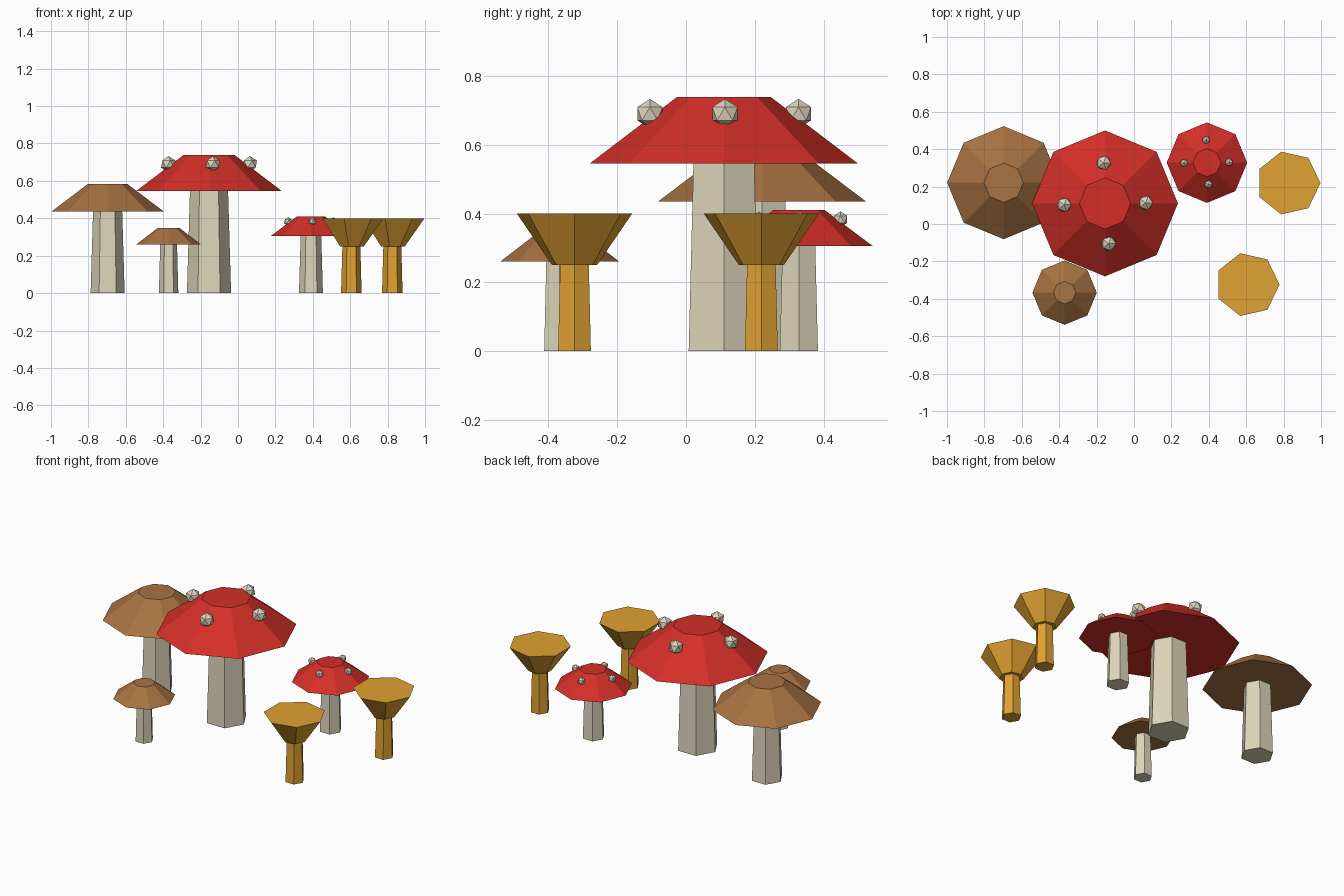
import bpy, bmesh, math
from mathutils import Matrix

if "Cube" in bpy.data.objects:
    bpy.data.objects.remove(bpy.data.objects["Cube"])


def material(name, r, g, b):
    """Flat material from 0-255 sRGB values."""
    m = bpy.data.materials.new(name)
    lin = [((c / 255 + 0.055) / 1.055) ** 2.4 for c in (r, g, b)]
    m.diffuse_color = (*lin, 1)
    m.use_nodes = True
    m.node_tree.nodes["Principled BSDF"].inputs["Base Color"].default_value = m.diffuse_color
    return m


CREAM = material("cream", 222, 214, 188)
RED = material("red", 212, 47, 39)
BROWN = material("brown", 168, 114, 66)
GOLD = material("gold", 224, 162, 50)


def finish(bm, name, mat):
    bmesh.ops.recalc_face_normals(bm, faces=bm.faces)
    mesh = bpy.data.meshes.new(name)
    bm.to_mesh(mesh)
    bm.free()
    mesh.materials.append(mat)
    bpy.context.collection.objects.link(bpy.data.objects.new(name, mesh))


def frustum(name, x, y, z0, z1, r0, r1, sides, mat):
    """Closed tapered prism with a corner pointing to +x."""
    bm = bmesh.new()
    rings = []
    for z, r in ((z0, r0), (z1, r1)):
        rings.append([bm.verts.new((x + r * math.cos(i * math.tau / sides),
                                    y + r * math.sin(i * math.tau / sides), z))
                      for i in range(sides)])
    low, high = rings
    bm.faces.new(low[::-1])
    bm.faces.new(high)
    for i in range(sides):
        j = (i + 1) % sides
        bm.faces.new((low[i], low[j], high[j], high[i]))
    finish(bm, name, mat)


def spots(name, centres, z, r):
    """Faceted warts sitting on a cap."""
    for n, (x, y) in enumerate(centres):
        bm = bmesh.new()
        bmesh.ops.create_icosphere(bm, subdivisions=1, radius=r,
                                   matrix=Matrix.Translation((x, y, z)))
        finish(bm, f"{name}_{n + 1}", CREAM)


# name, x, y, stem radii, cap base z, cap top z, cap radii, sides, stem and cap colour
mushrooms = [
    ("large_red", -0.155, 0.11, 0.118, 0.102, 0.545, 0.738, 0.39, 0.137, 8, CREAM, RED),
    ("small_red", 0.39, 0.328, 0.064, 0.055, 0.305, 0.41, 0.215, 0.075, 8, CREAM, RED),
    ("large_brown", -0.697, 0.221, 0.091, 0.078, 0.435, 0.584, 0.302, 0.105, 8, CREAM, BROWN),
    ("small_brown", -0.371, -0.367, 0.052, 0.045, 0.261, 0.347, 0.172, 0.06, 8, CREAM, BROWN),
    ("right_funnel", 0.825, 0.219, 0.055, 0.048, 0.25, 0.4, 0.067, 0.172, 7, GOLD, GOLD),
    ("front_funnel", 0.606, -0.324, 0.055, 0.048, 0.25, 0.4, 0.067, 0.172, 7, GOLD, GOLD),
]
for name, x, y, s0, s1, z0, z1, c0, c1, sides, stem, cap in mushrooms:
    frustum(name + "_stem", x, y, 0, z0, s0, s1, 6, stem)
    frustum(name + "_cap", x, y, z0, z1, c0, c1, sides, cap)

# Warts on the red caps
spots("large_spot", [(0.063, 0.113), (-0.162, 0.327), (-0.373, 0.103), (-0.135, -0.105)], 0.69, 0.043)
spots("small_spot", [(0.508, 0.33), (0.385, 0.449), (0.267, 0.326), (0.398, 0.212)], 0.383, 0.023)
